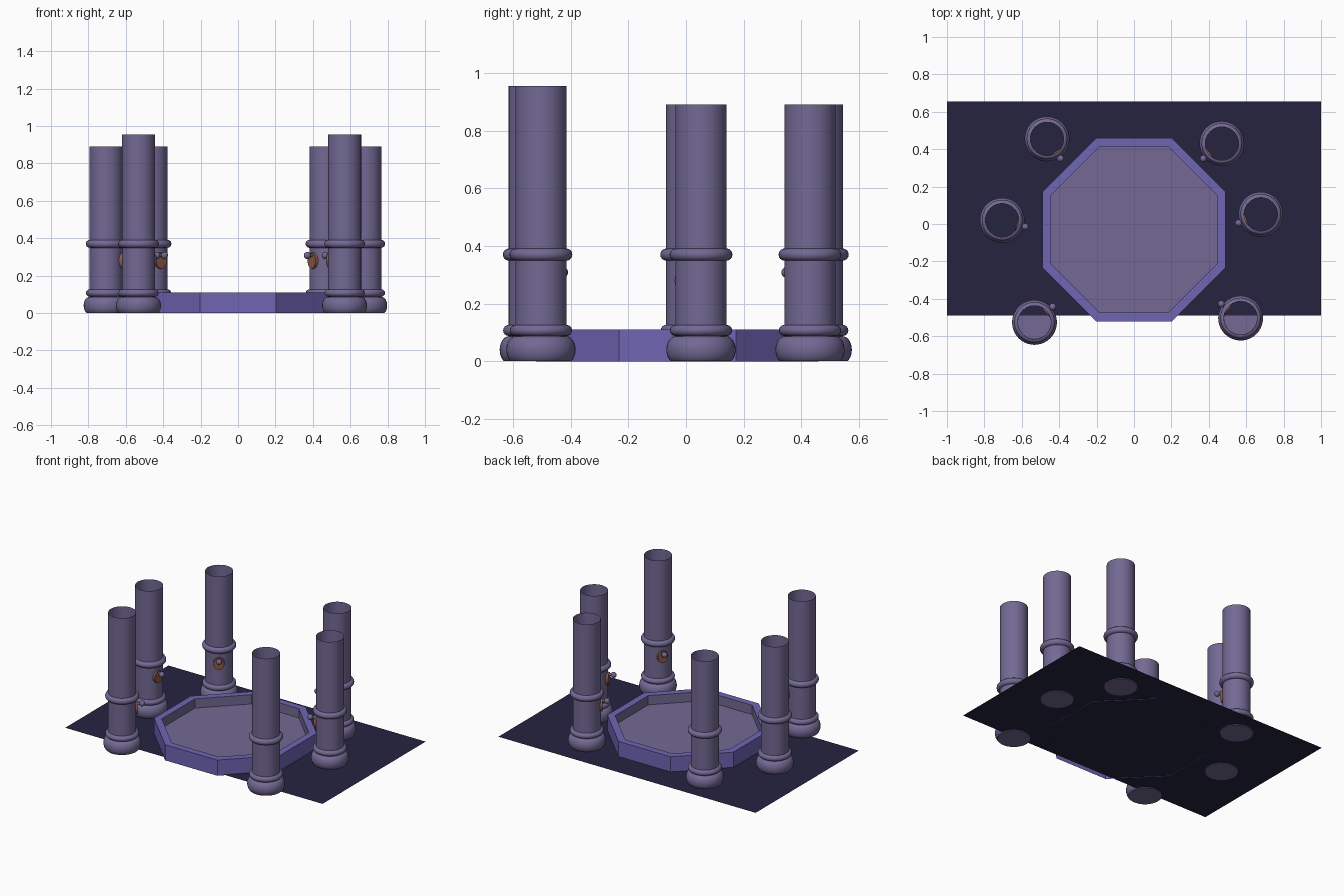
import bpy, bmesh, math
from mathutils import Matrix

if "Cube" in bpy.data.objects:
    bpy.data.objects.remove(bpy.data.objects["Cube"])


def material(name, hexcode):
    rgb = [int(hexcode[i:i + 2], 16) / 255 for i in (0, 2, 4)]
    lin = [c / 12.92 if c < 0.04045 else ((c + 0.055) / 1.055) ** 2.4 for c in rgb]
    m = bpy.data.materials.new(name)
    m.diffuse_color = (*lin, 1)
    m.use_nodes = True
    m.node_tree.nodes["Principled BSDF"].inputs["Base Color"].default_value = m.diffuse_color
    return m


STONE = material("grey violet stone", "736994")
RIM = material("violet rim", "7065B4")
FLOOR = material("dark navy floor", "252440")
BRONZE = material("bronze", "8C5A46")


def finish(bm, name, mats, smooth=True):
    me = bpy.data.meshes.new(name)
    bm.to_mesh(me)
    bm.free()
    ob = bpy.data.objects.new(name, me)
    bpy.context.collection.objects.link(ob)
    for m in mats:
        me.materials.append(m)
    if smooth:
        bpy.ops.object.select_all(action='DESELECT')
        ob.select_set(True)
        bpy.context.view_layer.objects.active = ob
        bpy.ops.object.shade_smooth_by_angle(angle=math.radians(40))
    return ob


def loop(bm, r, z, n, cx=0, cy=0, turn=0):
    return [bm.verts.new((cx + r * math.cos(turn + 2 * math.pi * i / n),
                          cy + r * math.sin(turn + 2 * math.pi * i / n), z)) for i in range(n)]


def bridge(bm, a, b, mat=0):
    n = len(a)
    for i in range(n):
        j = (i + 1) % n
        bm.faces.new((a[i], a[j], b[j], b[i])).material_index = mat


def bulge(r, z, dr, dz, start=-90, n=8):
    """Half-ellipse moulding bulging outwards from radius r at height z."""
    out = []
    for i in range(n + 1):
        t = math.radians(start + (90 - start) * i / n)
        out.append((r + dr * math.cos(t), z + dz * math.sin(t)))
    return out


# Floor sheet
bm = bmesh.new()
bm.faces.new([bm.verts.new(p) for p in
              ((-1, -0.49, 0.004), (1, -0.49, 0.004), (1, 0.655, 0.004), (-1, 0.655, 0.004))])
finish(bm, "floor", [FLOOR], False)

# Octagonal basin: outer wall, top rim, inner wall and basin floor
bm = bmesh.new()
k = 1 / math.cos(math.pi / 8)
rings = [loop(bm, a * k, z, 8, 0, -0.03, math.pi / 8)
         for a, z in ((0.49, 0), (0.49, 0.11), (0.443, 0.11), (0.443, 0.045))]
for i, mat in enumerate((0, 0, 1)):
    bridge(bm, rings[i], rings[i + 1], mat)
bm.faces.new(rings[3]).material_index = 1
finish(bm, "basin", [RIM, STONE], False)


# Hollow column: rounded foot, foot ring, shaft with a band, open top
def column(x, y, height):
    bm = bmesh.new()
    prof = bulge(0.088, 0.04, 0.032, 0.047, -58, 12)
    prof += bulge(0.089, 0.107, 0.019, 0.019)
    prof += bulge(0.089, 0.37, 0.02, 0.021)
    prof.append((0.089, height))
    prev = None
    for r, z in prof:
        cur = loop(bm, r, max(z, 0), 40, x, y)
        if prev:
            bridge(bm, prev, cur)
        else:
            bm.faces.new(cur[::-1])
        prev = cur
    finish(bm, "column", [STONE])


# Spout fitting: oval bronze plate and a ball knob on a stem, facing the basin
def fitting(x, y, angle):
    place = Matrix.Translation((x, y, 0)) @ Matrix.Rotation(angle, 4, 'Z')
    upright = Matrix.Rotation(math.pi / 2, 4, 'Y')

    bm = bmesh.new()
    bmesh.ops.create_cone(bm, cap_ends=True, segments=24, radius1=0.036, radius2=0.034,
                          depth=0.018,
                          matrix=place @ Matrix.Translation((0.09, 0, 0.28))
                          @ Matrix.Diagonal((1, 1, 1.25, 1)) @ upright)
    finish(bm, "spout_plate", [BRONZE])

    bm = bmesh.new()
    bmesh.ops.create_uvsphere(bm, u_segments=16, v_segments=10, radius=0.019,
                              matrix=place @ Matrix.Translation((0.128, 0, 0.308)))
    bmesh.ops.create_cone(bm, cap_ends=True, segments=12, radius1=0.009, radius2=0.009,
                          depth=0.04,
                          matrix=place @ Matrix.Translation((0.105, 0, 0.308)) @ upright)
    finish(bm, "spout_knob", [STONE])


# x, y, height, and the offset direction of the fitting
for x, y, h, dx, dy in ((-0.465, 0.455, 0.89, 0.075, -0.11),
                        (0.47, 0.43, 0.89, -0.105, -0.085),
                        (-0.705, 0.02, 0.89, 0.128, -0.036),
                        (0.678, 0.052, 0.89, -0.125, -0.05),
                        (-0.532, -0.526, 0.955, 0.1, 0.085),
                        (0.57, -0.503, 0.955, -0.11, 0.08)):
    column(x, y, h)
    fitting(x, y, math.atan2(dy, dx))
